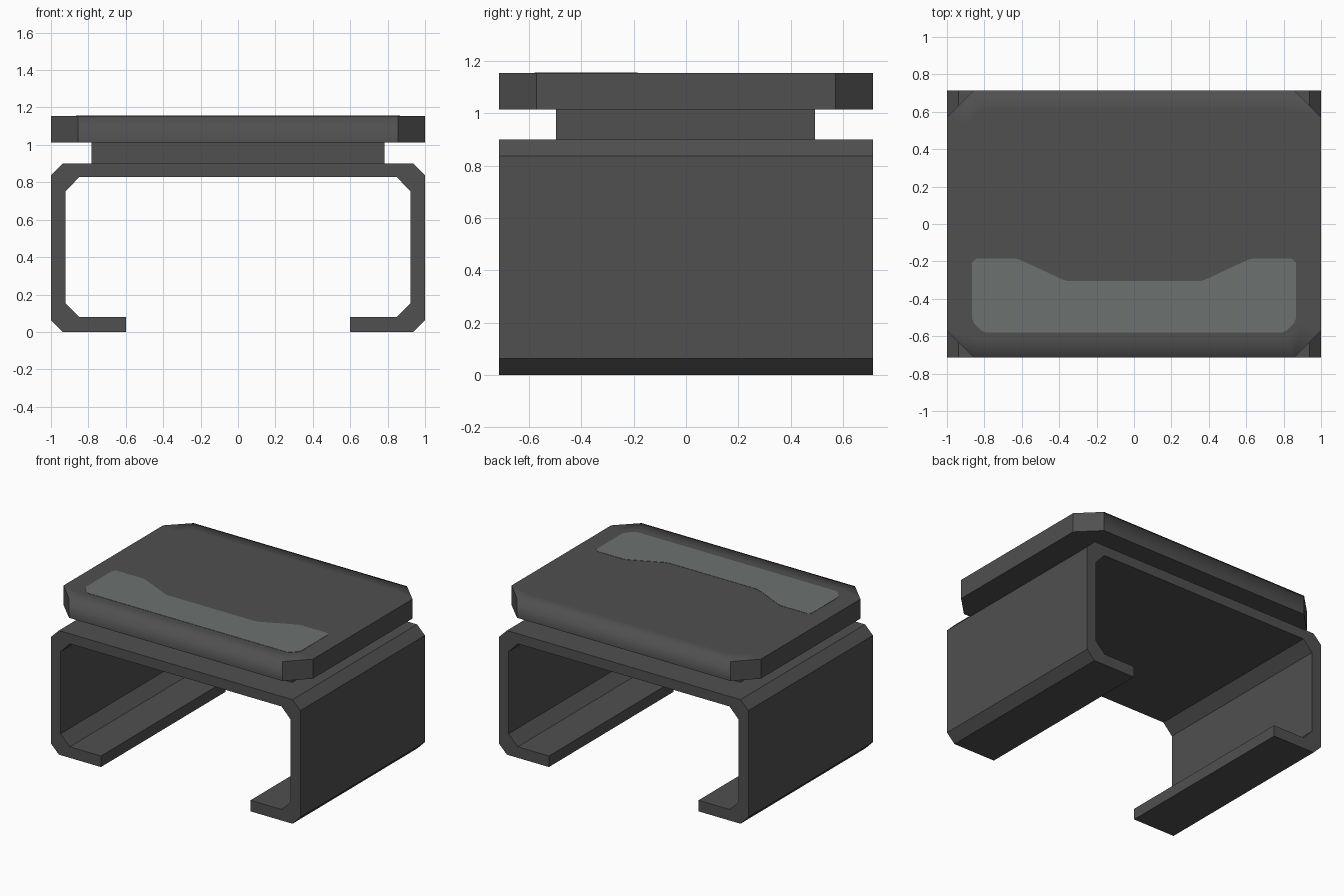
import bpy, bmesh

if "Cube" in bpy.data.objects:
    bpy.data.objects.remove(bpy.data.objects["Cube"])


def material(name, rgb):
    m = bpy.data.materials.new(name)
    m.diffuse_color = (*rgb, 1)
    m.use_nodes = True
    m.node_tree.nodes["Principled BSDF"].inputs["Base Color"].default_value = m.diffuse_color
    return m


DARK = material("dark grey", (0.08, 0.08, 0.08))
LIGHT = material("light grey", (0.15, 0.166, 0.162))
HALF_Y = 0.714


def prism(name, outline, axis, low, high, mat, finish=None):
    """Extrude a 2D outline along y (outline in xz) or z (outline in xy)."""
    def place(p, t):
        return (p[0], t, p[1]) if axis == 'Y' else (p[0], p[1], t)
    bm = bmesh.new()
    face = bm.faces.new([bm.verts.new(place(p, low)) for p in outline])
    ext = bmesh.ops.extrude_face_region(bm, geom=[face])
    shift = place((0, 0), high - low)
    bmesh.ops.translate(bm, vec=shift,
                        verts=[v for v in ext['geom'] if isinstance(v, bmesh.types.BMVert)])
    bmesh.ops.recalc_face_normals(bm, faces=bm.faces)
    if finish:
        finish(bm)
    me = bpy.data.meshes.new(name)
    bm.to_mesh(me)
    bm.free()
    me.materials.append(mat)
    ob = bpy.data.objects.new(name, me)
    bpy.context.collection.objects.link(ob)
    return ob


def mirrored(half):
    """Complete a right-hand outline with its mirror image in x."""
    return half + [(-x, y) for x, y in reversed(half)]


def soften_long_edges(bm):
    """Blend the shading of the slab's top rim into its front and back walls."""
    bm.normal_update()
    top = max(bm.faces, key=lambda f: f.calc_center_median().z)
    bmesh.ops.inset_region(bm, faces=[top], thickness=0.1, use_even_offset=True)
    bm.normal_update()
    for f in bm.faces:
        f.smooth = True
    for e in bm.edges:
        ys = [v.co.y for v in e.verts]
        zs = [v.co.z for v in e.verts]
        turned = e.calc_face_angle(0) > 0.3
        long_top = min(abs(y) for y in ys) > HALF_Y - 0.001 and min(zs) > 1.1
        e.smooth = not turned or long_top


# C-shaped channel with chamfered corners, open at the bottom
channel = mirrored([
    (0.6, 0.08), (0.6, 0), (0.937, 0), (1, 0.063), (1, 0.837), (0.937, 0.9)])
inner = [(0.85, 0.08), (0.923, 0.155), (0.923, 0.75), (0.85, 0.827)]
inside_left_to_right = [(-x, z) for x, z in inner] + inner[::-1]
channel = channel + inside_left_to_right
prism("clamp_channel", channel, 'Y', -HALF_Y, HALF_Y, DARK)

# Narrow neck between channel and slab
prism("neck", mirrored([(0.783, -0.497), (0.783, 0.494)]), 'Z', 0.89, 1.02, DARK)

# Top slab with cut corners
slab = mirrored([(0.856, -HALF_Y), (1, -0.571), (1, 0.571), (0.856, HALF_Y)])
prism("top_slab", slab, 'Z', 1.014, 1.155, DARK, soften_long_edges)

# Thin light inlay near the front of the slab
inlay = mirrored([
    (0.795, -0.58), (0.82, -0.567), (0.855, -0.53), (0.865, -0.505),
    (0.865, -0.205), (0.845, -0.185), (0.63, -0.185), (0.605, -0.193),
    (0.38, -0.298), (0.35, -0.306)])
prism("front_inlay", inlay, 'Z', 1.152, 1.157, LIGHT)
